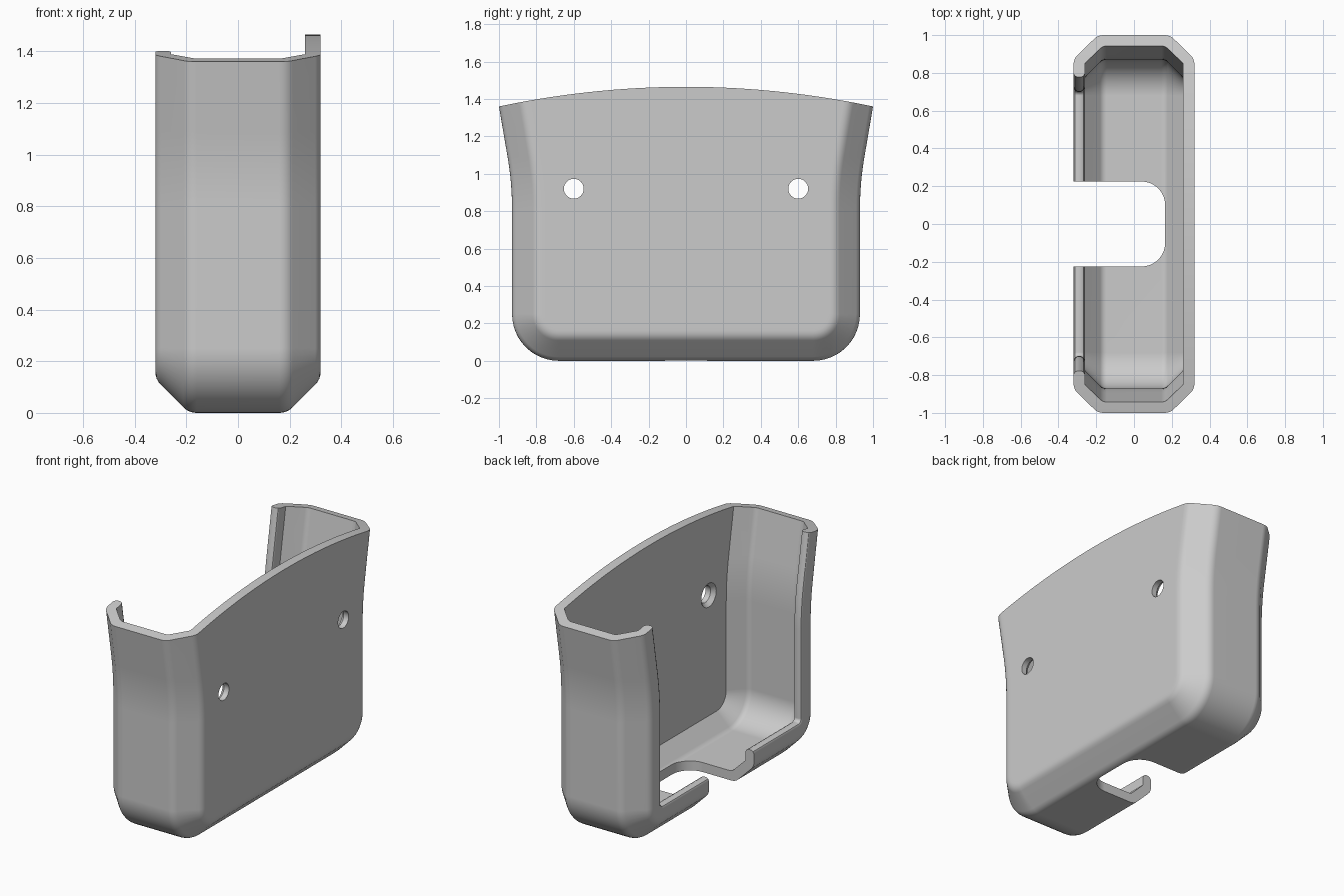
import bpy, bmesh, math
from mathutils import Vector, Matrix

if "Cube" in bpy.data.objects:
    bpy.data.objects.remove(bpy.data.objects["Cube"], do_unlink=True)

grey = bpy.data.materials.new("plain grey")
grey.use_nodes = True
grey.diffuse_color = (0.6, 0.6, 0.6, 1)
grey.node_tree.nodes["Principled BSDF"].inputs["Base Color"].default_value = (0.6, 0.6, 0.6, 1)


def fillet(points, t, steps=4):
    """Round the inner corners of an open 2D polyline."""
    pts = [Vector(p) for p in points]
    out = [pts[0]]
    for a, b, c in zip(pts, pts[1:], pts[2:]):
        p, q = b + (a - b).normalized() * t, b + (c - b).normalized() * t
        for i in range(steps + 1):
            u = i / steps
            out.append(p * (1 - u) ** 2 + b * 2 * u * (1 - u) + q * u * u)
    return out + [pts[-1]]


def outline(inset, top):
    """Tub outline in y and z: round lower corners, sides flaring near the top."""
    r = max(0.25 - inset, 0.02)
    w = 0.93 - inset
    half = []
    for i in range(13):
        a = math.pi / 2 * i / 12
        half.append((w - r + r * math.sin(a), inset + r - r * math.cos(a)))
    bend = [(w, 0.6), (w, 0.95), (w + 0.171 * (top - 0.95), top)]
    half += [tuple(p) for p in fillet(bend, 0.14, 6)[1:]]
    return half + [(-y, z) for y, z in reversed(half)]


def make_object(name, bm):
    bmesh.ops.recalc_face_normals(bm, faces=bm.faces)
    mesh = bpy.data.meshes.new(name)
    bm.to_mesh(mesh)
    bm.free()
    mesh.materials.append(grey)
    obj = bpy.data.objects.new(name, mesh)
    bpy.context.collection.objects.link(obj)
    return obj


def loft(name, rings):
    """Skin a list of matching closed rings and cap both ends."""
    bm = bmesh.new()
    rows = [[bm.verts.new(p) for p in ring] for ring in rings]
    for a, b in zip(rows, rows[1:]):
        for i in range(len(a)):
            j = (i + 1) % len(a)
            bm.faces.new((a[i], a[j], b[j], b[i]))
    bm.faces.new(rows[0])
    bm.faces.new(rows[-1])
    return make_object(name, bm)


def tub(name, profile, top):
    return loft(name, [[(x, y, z) for y, z in outline(d, top)] for x, d in profile])


def cut(body, cutter):
    cutter.hide_render = True
    mod = body.modifiers.new("cut", "BOOLEAN")
    mod.operation = "DIFFERENCE"
    mod.solver = "EXACT"
    mod.object = cutter
    bpy.context.view_layer.objects.active = body
    bpy.ops.object.modifier_apply(modifier=mod.name)
    bpy.data.objects.remove(cutter, do_unlink=True)


# Chamfered outer shell and its hollow
holder = tub("wall_holder", fillet([(-0.32, 0.18), (-0.32, 0.13), (-0.19, 0),
                                    (0.19, 0), (0.32, 0.13), (0.32, 0.18)], 0.03), 1.7)
cut(holder, tub("hollow", fillet([(-0.26, 0.155), (-0.165, 0.06),
                                  (0.165, 0.06), (0.26, 0.155)], 0.02), 1.8))

# Open side with a softened lip
cut(holder, tub("side_opening", [(-0.4, 0.21), (-0.32, 0.21), (-0.313, 0.223), (-0.30, 0.23),
                                 (-0.28, 0.23), (-0.267, 0.223), (-0.26, 0.21), (-0.2, 0.21)], 1.8))

# Cable notch through the floor
notch = fillet([(-0.5, -0.225), (0.165, -0.225), (0.165, 0.225), (-0.5, 0.225)], 0.125, 1)
notch = [(-0.5, -0.225)]
for side in (-1, 1):
    arc = [(0.04 + 0.125 * math.cos(a), side * (0.1 + 0.125 * math.sin(a)))
           for a in (math.pi / 2 * i / 10 for i in range(11))]
    notch += arc[::-1] if side < 0 else arc
notch.append((-0.5, 0.225))
cut(holder, loft("floor_notch", [[(x, y, z) for x, y in notch] for z in (-0.2, 0.5)]))

# Countersunk screw holes
for side in (-1, 1):
    rings = []
    for x, r in ((0.2, 0.075), (0.26, 0.075), (0.285, 0.053), (0.4, 0.053)):
        rings.append([(x, side * 0.6 + r * math.cos(a), 0.92 + r * math.sin(a))
                      for a in (math.tau * i / 32 for i in range(32))])
    cut(holder, loft("screw_hole", rings))

# Arched top edge
arch = [(y, 1.465 - 0.105 * y * y) for y in (-1.3 + 2.6 * i / 40 for i in range(41))]
arch += [(1.3, 2), (-1.3, 2)]
cut(holder, loft("top_trim", [[(x, y, z) for y, z in arch] for x in (-0.6, 0.6)]))

# Smooth shading with crisp rims
bpy.ops.object.select_all(action="DESELECT")
holder.select_set(True)
bpy.context.view_layer.objects.active = holder
bpy.ops.object.shade_smooth_by_angle(angle=math.radians(30))
weighted = holder.modifiers.new("even_shading", "WEIGHTED_NORMAL")
weighted.keep_sharp = True
